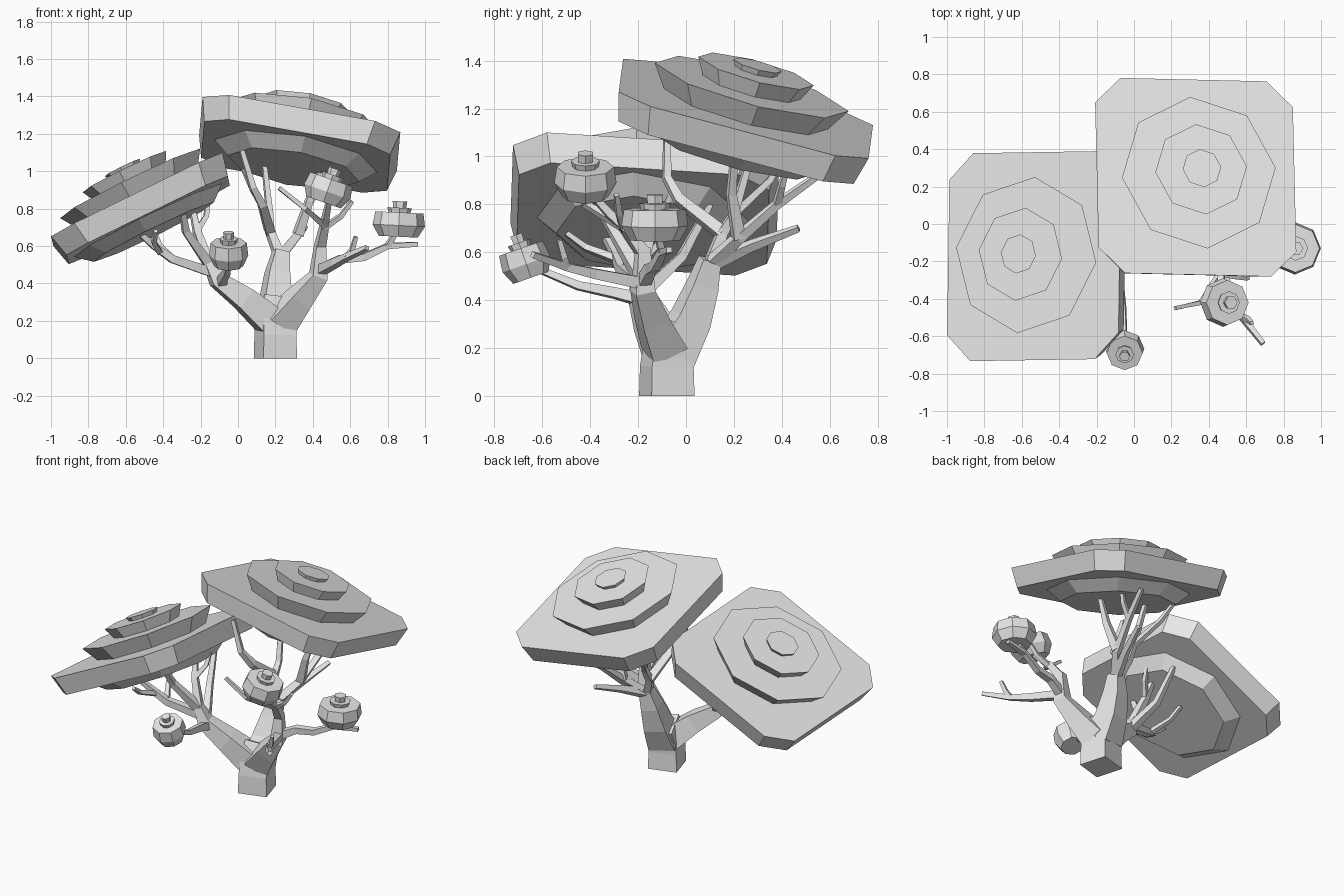
import bpy, bmesh, math
from mathutils import Vector, Matrix

if "Cube" in bpy.data.objects:
    bpy.data.objects.remove(bpy.data.objects["Cube"], do_unlink=True)

# One plain colour for the whole tree
material = bpy.data.materials.new("light_grey")
material.use_nodes = True
grey = (0.8, 0.8, 0.8, 1)
material.diffuse_color = grey
material.node_tree.nodes["Principled BSDF"].inputs["Base Color"].default_value = grey


def finish(bm, name, matrix=None):
    """Turn a bmesh into a flat shaded object."""
    if matrix:
        bm.transform(matrix)
    bmesh.ops.recalc_face_normals(bm, faces=bm.faces)
    mesh = bpy.data.meshes.new(name)
    bm.to_mesh(mesh)
    bm.free()
    mesh.materials.append(material)
    obj = bpy.data.objects.new(name, mesh)
    bpy.context.collection.objects.link(obj)
    return obj


def skin(bm, rings):
    """Bridge closed rings of points and cap both ends."""
    loops = [[bm.verts.new(point) for point in ring] for ring in rings]
    count = len(loops[0])
    for low, high in zip(loops, loops[1:]):
        for i in range(count):
            j = (i + 1) % count
            bm.faces.new((low[i], low[j], high[j], high[i]))
    bm.faces.new(list(reversed(loops[0])))
    bm.faces.new(loops[-1])


def polygon(radius, z, sides=8, turn=0.0):
    angles = [math.tau * i / sides + turn for i in range(sides)]
    return [Vector((radius * math.cos(a), radius * math.sin(a), z)) for a in angles]


def chamfered_rectangle(half_x, half_y, cut, z):
    points = []
    for sx, sy in ((1, 1), (-1, 1), (-1, -1), (1, -1)):
        pair = [Vector((sx * half_x, sy * (half_y - cut), z)),
                Vector((sx * (half_x - cut), sy * half_y, z))]
        points += pair if sx == sy else pair[::-1]
    return points


def leaning(centre, lean):
    """Frame at centre whose z axis leans sideways by the given slopes."""
    normal = Vector((lean[0], lean[1], 1))
    turn = Vector((0, 0, 1)).rotation_difference(normal)
    return Matrix.Translation(centre) @ turn.to_matrix().to_4x4()


def big_canopy(name, centre, lean, half_x, half_y, turn):
    """Chamfered slab with stepped octagons above and a shallow one below."""
    frame = leaning(centre, lean)
    bm = bmesh.new()
    skin(bm, [chamfered_rectangle(half_x * 0.94, half_y * 0.94, 0.13, -0.125),
              chamfered_rectangle(half_x, half_y, 0.14, 0)])
    finish(bm, name + "_slab", frame)
    bm = bmesh.new()
    skin(bm, [polygon(0.36, -0.195, turn=turn), polygon(0.45, -0.12, turn=turn)])
    finish(bm, name + "_underside", frame)
    floor = 0.0
    for step, (radius, top) in enumerate(((0.42, 0.095), (0.25, 0.165), (0.105, 0.19))):
        bm = bmesh.new()
        skin(bm, [polygon(radius * 0.84, floor - 0.005, turn=turn), polygon(radius, top, turn=turn)])
        finish(bm, f"{name}_step_{step}", frame)
        floor = top


def small_canopy(name, centre, lean, radius):
    """Faceted puff with two stacked caps."""
    bm = bmesh.new()
    skin(bm, [polygon(radius * 0.75, -0.07), polygon(radius, -0.01), polygon(radius * 0.92, 0.06)])
    skin(bm, [polygon(radius * 0.4, 0.05), polygon(radius * 0.47, 0.085)])
    skin(bm, [polygon(radius * 0.25, 0.08, 6), polygon(radius * 0.28, 0.12, 6)])
    finish(bm, name, leaning(centre, lean))


def branch(name, path, start, end):
    """Tapered square tube through points given in hundredths of a unit."""
    points = [Vector(p) / 100 for p in path]
    last = len(points) - 1
    rings = []
    for i, point in enumerate(points):
        direction = points[min(i + 1, last)] - points[max(i - 1, 0)]
        turn = Vector((0, 0, 1)).rotation_difference(direction)
        radius = start + (end - start) * i / last
        rings.append([point + turn @ p for p in polygon(radius, 0, 4, -0.5)])
    bm = bmesh.new()
    skin(bm, rings)
    return finish(bm, name)


# Crowns
big_canopy("rear_canopy", (0.33, 0.25, 1.2), (0.184, 0.27), 0.537, 0.54, 0.09)
big_canopy("front_canopy", (-0.535, -0.172, 0.85), (-0.49, 0.07), 0.51, 0.557, -0.11)
small_canopy("low_puff", (-0.05, -0.67, 0.56), (0, -0.35), 0.105)
small_canopy("middle_puff", (0.48, -0.42, 0.9), (0.35, 0), 0.13)
small_canopy("left_puff", (0.86, -0.13, 0.72), (0.05, 0), 0.14)

# Trunk
branch("trunk", [(20, -8, 0), (20, -8, 12), (20, -7, 21), (20, -3, 30)], 0.132, 0.12)

# Main limbs
branch("centre_limb", [(20, -6, 18), (20, 2, 32), (21, 7, 46), (23, 10, 57)], 0.125, 0.055)
branch("right_limb", [(17, -9, 20), (3, -15, 32), (-11, -19, 42), (-16, -20, 52)], 0.11, 0.035)
branch("left_limb", [(23, -9, 20), (33, -14, 32), (43, -18, 44), (44, -18, 62)], 0.11, 0.035)

# Boughs: thinner tubes springing from each limb
boughs = {
    "centre_bough": [
        [(22, 10, 55), (17, 15, 68), (17, 20, 76), (14, 28, 104)],
        [(17, 15, 68), (13, -3, 82), (8, -8, 91), (2, -8, 111)],
        [(23, 10, 55), (32, 22, 66), (36, 38, 80), (40, 55, 92)],
        [(23, 10, 55), (30, 28, 63), (36, 47, 70)],
        [(32, 22, 66), (38, 19, 84), (44, 20, 100)],
    ],
    "right_bough": [
        [(-15, -20, 49), (-22, -15, 68), (-25, -10, 82)],
        [(-14, -19, 46), (-35, -27, 53), (-45, -30, 60), (-55, -35, 69)],
        [(-16, -20, 51), (-28, -30, 68), (-30, -38, 81)],
        [(-11, -19, 42), (-20, -2, 58), (-24, 10, 80)],
        [(-9, -18, 40), (-8, -30, 43), (-6, -45, 46), (-5, -62, 53)],
    ],
    "left_bough": [
        [(43, -18, 47), (55, -15, 53), (67, -13, 54), (80, -10, 60), (96, -7, 61)],
        [(44, -18, 60), (46, -25, 70), (47, -32, 76), (49, -41, 86)],
        [(44, -18, 47), (52, -38, 51), (58, -50, 54), (69, -64, 59)],
    ],
}
for name, paths in boughs.items():
    for number, path in enumerate(paths):
        branch(f"{name}_{number}", path, 0.036, 0.017)

# Twigs
twigs = [
    [(36, 38, 80), (42, 40, 88), (45, 42, 95)],
    [(17, 20, 76), (8, 35, 90), (2, 42, 103)],
    [(-35, -27, 53), (-42, -15, 60), (-46, -5, 71)],
    [(-42, -29, 57), (-45, -42, 62), (-44, -50, 68)],
    [(-22, -15, 68), (-17, -10, 76), (-16, -6, 86)],
    [(46, -27, 71), (36, -42, 80), (22, -45, 91)],
    [(46, -26, 70), (55, -28, 76), (61, -29, 84)],
    [(58, -50, 54), (61, -51, 58), (63, -53, 65)],
    [(80, -10, 60), (85, -12, 68)],
]
for number, path in enumerate(twigs):
    branch(f"twig_{number}", path, 0.022, 0.014)
